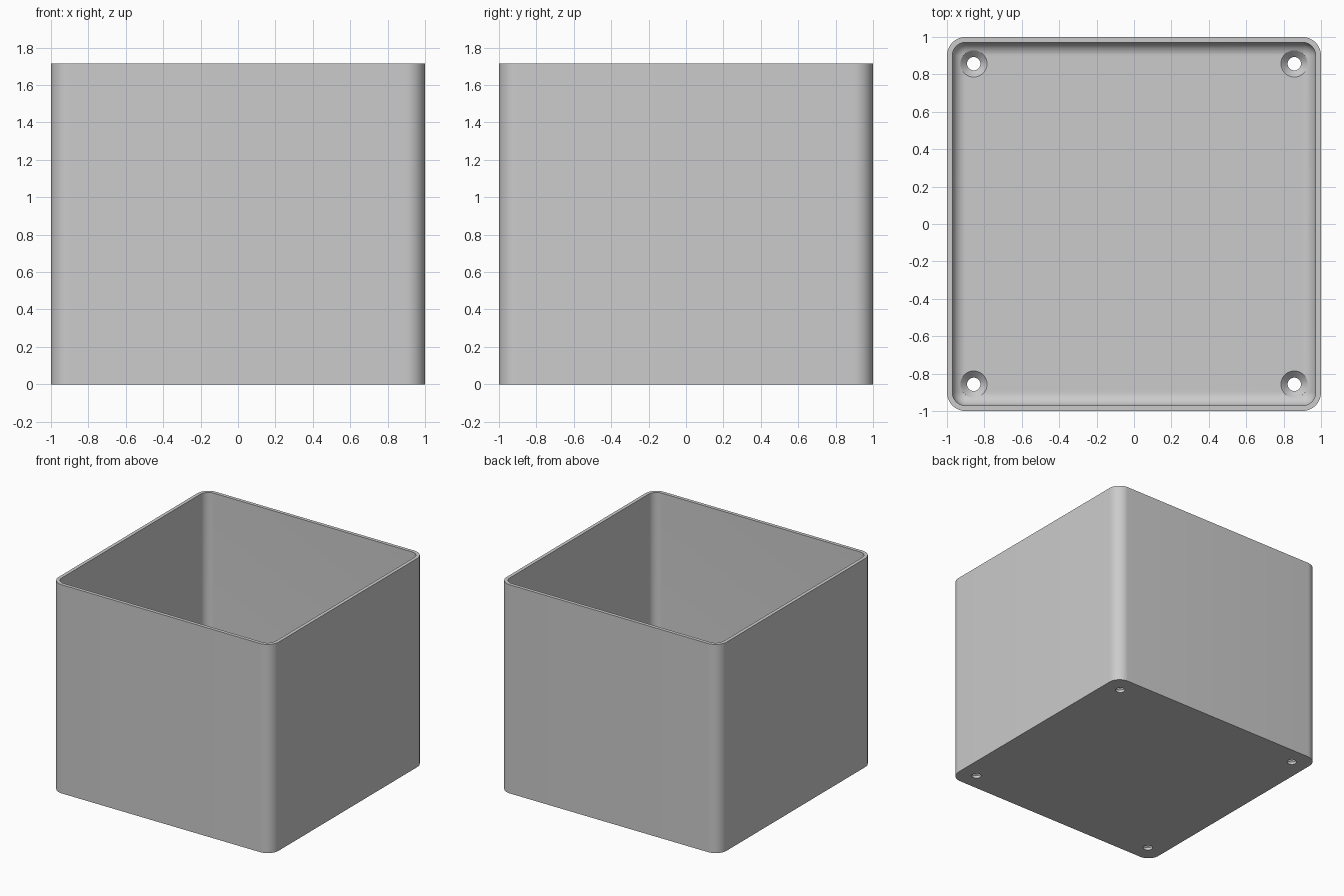
import bpy, bmesh
from math import sin, cos, pi

cube = bpy.data.objects.get("Cube")
if cube:
    bpy.data.objects.remove(cube, do_unlink=True)

MM = 2 / 70                      # one unit of the box drawing
HALF, HEIGHT = 35 * MM, 60 * MM
CORNER, WALL, FLOOR = 3.5 * MM, 1 * MM, 2 * MM
HOLE_AT, HOLE_R, SINK_R = 30 * MM, 1.25 * MM, 2.5 * MM
STEPS = 12

grey = bpy.data.materials.new("light grey plastic")
grey.use_nodes = True
colour = (0.6, 0.6, 0.6, 1)
grey.diffuse_color = colour
grey.node_tree.nodes["Principled BSDF"].inputs["Base Color"].default_value = colour


def loft(name, rings):
    """Join rings of equal point count with side faces and cap both ends."""
    bm = bmesh.new()
    loops = [[bm.verts.new(p) for p in ring] for ring in rings]
    for a, b in zip(loops, loops[1:]):
        for i in range(len(a)):
            j = (i + 1) % len(a)
            bm.faces.new((a[i], a[j], b[j], b[i]))
    bm.faces.new(loops[0])
    bm.faces.new(loops[-1])
    bmesh.ops.recalc_face_normals(bm, faces=bm.faces)
    mesh = bpy.data.meshes.new(name)
    bm.to_mesh(mesh)
    bm.free()
    mesh.materials.append(grey)
    obj = bpy.data.objects.new(name, mesh)
    bpy.context.collection.objects.link(obj)
    return obj


def rounded_square(half, radius, z):
    ring = []
    c = half - radius
    for k, (sx, sy) in enumerate([(1, 1), (-1, 1), (-1, -1), (1, -1)]):
        for i in range(STEPS + 1):
            a = (k + i / STEPS) * pi / 2
            ring.append((sx * c + radius * cos(a), sy * c + radius * sin(a), z))
    return ring


def circle(x, y, r, z, n=48):
    return [(x + r * cos(2 * pi * i / n), y + r * sin(2 * pi * i / n), z) for i in range(n)]


# Open box: outer wall up, rim, inner wall down, rounded into the floor
inner, fillet = HALF - WALL, CORNER - WALL
rings = [rounded_square(HALF, CORNER, 0),
         rounded_square(HALF, CORNER, HEIGHT),
         rounded_square(inner, fillet, HEIGHT)]
for i in range(STEPS + 1):
    a = i / STEPS * pi / 2
    inset = min(fillet * (1 - cos(a)), fillet * 0.995)
    rings.append(rounded_square(inner - inset, fillet - inset,
                                FLOOR + fillet * (1 - sin(a))))
box = loft("open_box", rings)

# Four countersunk screw holes through the floor
shaft_top = FLOOR - (SINK_R - HOLE_R)
profile = [(HOLE_R, -0.1), (HOLE_R, shaft_top), (SINK_R, FLOOR), (SINK_R, FLOOR + 0.1)]
cutters = []
for x in (-HOLE_AT, HOLE_AT):
    for y in (-HOLE_AT, HOLE_AT):
        cutter = loft("screw_hole_cutter", [circle(x, y, r, z) for r, z in profile])
        cutter.hide_render = True
        cutters.append(cutter)
        cut = box.modifiers.new("screw_hole", "BOOLEAN")
        cut.operation = "DIFFERENCE"
        cut.solver = "EXACT"
        cut.object = cutter

bpy.ops.object.select_all(action="DESELECT")
box.select_set(True)
bpy.context.view_layer.objects.active = box
for name in [m.name for m in box.modifiers]:
    bpy.ops.object.modifier_apply(modifier=name)
for cutter in cutters:
    bpy.data.objects.remove(cutter, do_unlink=True)
bpy.ops.object.shade_smooth_by_angle(angle=pi / 6)
